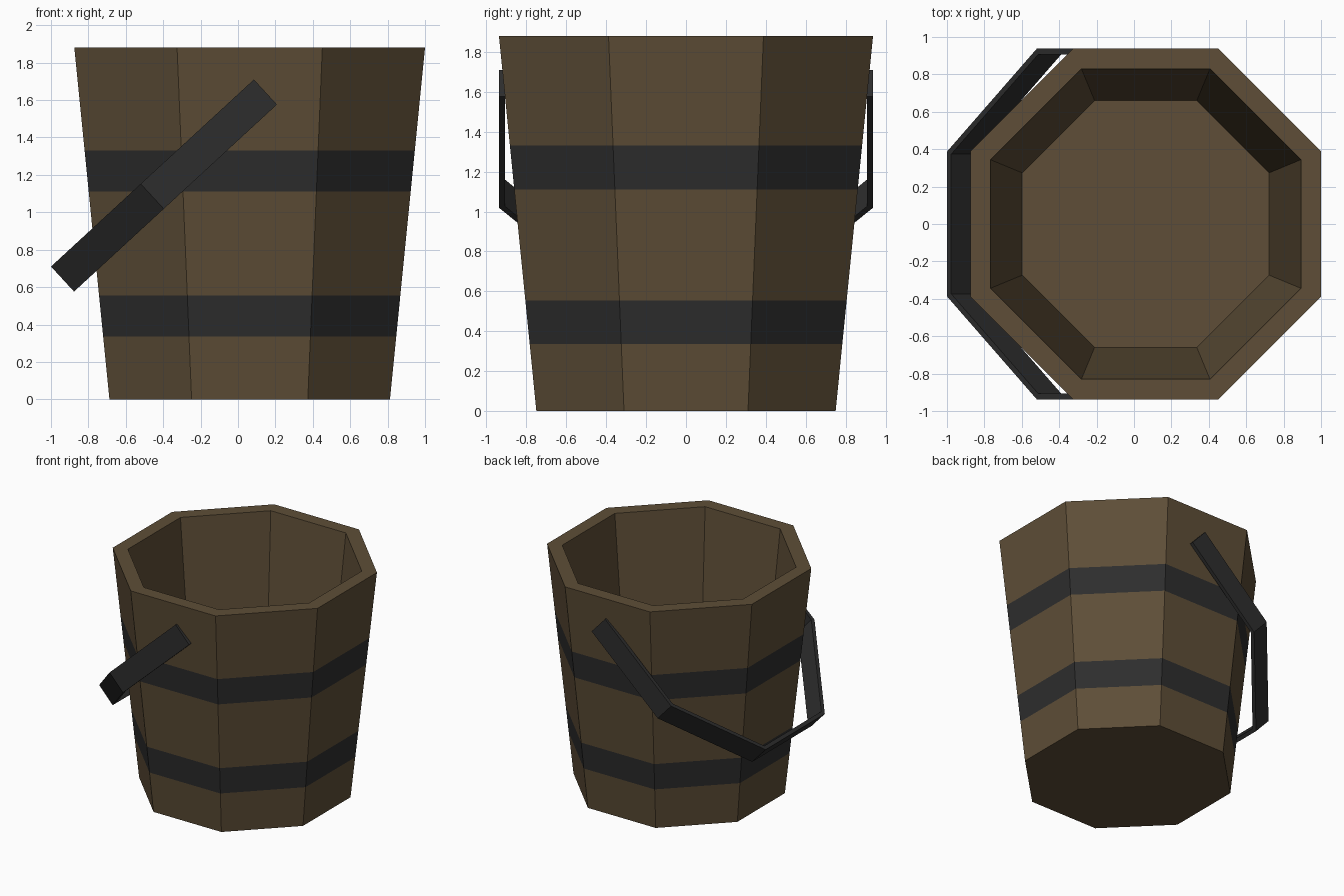
import bpy, bmesh, math
from mathutils import Vector

if "Cube" in bpy.data.objects:
    bpy.data.objects.remove(bpy.data.objects["Cube"])

CX, H = 0.0625, 1.88            # bucket axis and height
R_BOTTOM, R_TOP = 0.75, 0.9375  # distance from axis to the flat sides


def material(name, rgb):
    m = bpy.data.materials.new(name)
    m.diffuse_color = (*rgb, 1)
    m.use_nodes = True
    m.node_tree.nodes["Principled BSDF"].inputs["Base Color"].default_value = m.diffuse_color
    return m


wood = material("brown wood", (0.112, 0.076, 0.038))
iron = material("dark iron", (0.027, 0.027, 0.027))


def finish(name, bm, mats):
    bmesh.ops.recalc_face_normals(bm, faces=bm.faces)
    me = bpy.data.meshes.new(name)
    bm.to_mesh(me)
    bm.free()
    for m in mats:
        me.materials.append(m)
    ob = bpy.data.objects.new(name, me)
    bpy.context.collection.objects.link(ob)
    return ob


def octagon(bm, flat_radius, z):
    r = flat_radius / math.cos(math.pi / 8)
    return [bm.verts.new((CX + r * math.cos(math.pi * (k + .5) / 4),
                          r * math.sin(math.pi * (k + .5) / 4), z)) for k in range(8)]


# Bucket: outer wall with flush iron bands, rim, inner wall and floor
bm = bmesh.new()
heights = [0, 0.335, 0.555, 1.11, 1.33, H]
profile = [(R_BOTTOM + (R_TOP - R_BOTTOM) * z / H, z) for z in heights]
profile += [(0.83, H), (0.66, 0.17)]
rings = [octagon(bm, r, z) for r, z in profile]
for i, (a, b) in enumerate(zip(rings, rings[1:])):
    for k in range(8):
        n = (k + 1) % 8
        f = bm.faces.new((a[k], a[n], b[n], b[k]))
        f.material_index = 1 if i in (1, 3) else 0
bm.faces.new(rings[0])
bm.faces.new(rings[-1])
finish("bucket", bm, [wood, iron])

# Handle: flat strip bent in a tilted plane, path given as (distance, y)
start = Vector((0.085, 0, 1.71))
along = Vector((-1.085, 0, -1.0)).normalized()
across = Vector((-along.z, 0, along.x)) * 0.182
outer = [(0, 0.937), (0.823, 0.937), (1.4755, 0.387)]
inner = [(0, 0.907), (0.812, 0.907), (1.4455, 0.373)]
outer += [(s, -y) for s, y in reversed(outer)]
inner += [(s, -y) for s, y in reversed(inner)]
bm = bmesh.new()
sections = []
for o, i in zip(outer, inner):
    po, pi = (start + along * s + Vector((0, y, 0)) for s, y in (o, i))
    sections.append([bm.verts.new(p) for p in (po, po + across, pi + across, pi)])
for a, b in zip(sections, sections[1:]):
    for k in range(4):
        n = (k + 1) % 4
        bm.faces.new((a[k], a[n], b[n], b[k]))
bm.faces.new(sections[0])
bm.faces.new(sections[-1])
finish("handle", bm, [iron])
